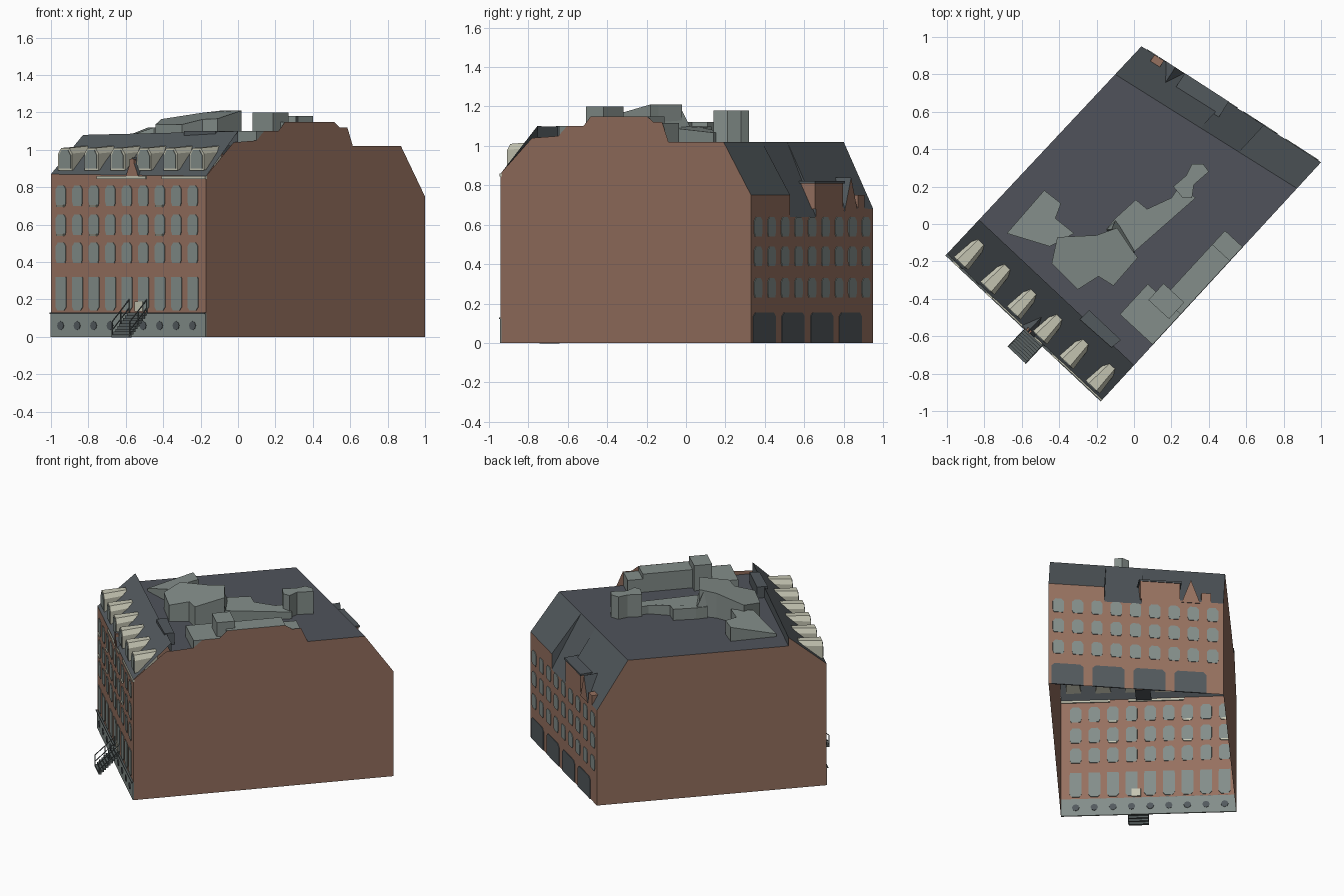
import bpy, bmesh
from mathutils import Matrix, Vector

if "Cube" in bpy.data.objects:
    bpy.data.objects.remove(bpy.data.objects["Cube"])


def material(name, r, g, b):
    m = bpy.data.materials.new(name)
    m.use_nodes = True
    m.diffuse_color = (r, g, b, 1)
    m.node_tree.nodes["Principled BSDF"].inputs["Base Color"].default_value = (r, g, b, 1)
    return m


BRICK = material("brick brown", .305, .165, .116)
STONE = material("grey green stone", .23, .27, .255)
SLATE = material("dark slate", .085, .1, .11)
FLAT = material("flat roof slate", .08, .086, .104)
CREAM = material("cream trim", .56, .56, .45)
STEEL = material("dark stair metal", .1, .12, .12)

# Footprint corners
A, B, C, D = (Vector(p) for p in ((-1, -.16), (-.17, -.94), (1, .33), (.04, .95)))


def frame(p, q):
    """Wall frame: x along the wall, y inward, z up."""
    u = (q - p).normalized()
    return Matrix(((u.x, -u.y, 0, p.x), (u.y, u.x, 0, p.y), (0, 0, 1, 0), (0, 0, 0, 1)))


FRONT, RIGHT, BACK, LEFT = frame(A, B), frame(B, C), frame(C, D), frame(D, A)
LF, LR, LB, LL = ((q - p).length for p, q in ((A, B), (B, C), (C, D), (D, A)))
WORLD = Matrix()


def mesh(name, verts, faces, mats, M=WORLD, rule=None):
    bm = bmesh.new()
    vs = [bm.verts.new(M @ Vector(v)) for v in verts]
    for i, f in enumerate(faces):
        face = bm.faces.new([vs[k] for k in f])
        face.material_index = rule(i) if rule else 0
    bmesh.ops.remove_doubles(bm, verts=bm.verts, dist=.0002)
    bmesh.ops.dissolve_degenerate(bm, edges=bm.edges, dist=.0002)
    if len(bm.faces) > 1:
        bmesh.ops.recalc_face_normals(bm, faces=bm.faces)
    me = bpy.data.meshes.new(name)
    bm.to_mesh(me)
    bm.free()
    for m in mats:
        me.materials.append(m)
    ob = bpy.data.objects.new(name, me)
    bpy.context.collection.objects.link(ob)
    return ob


def loft(name, low, high, mats, M=WORLD, rule=None):
    """Solid between two matching outlines: face 0 and 1 are the ends."""
    n = len(low)
    sides = [(i, (i + 1) % n, n + (i + 1) % n, n + i) for i in range(n)]
    return mesh(name, low + high, [tuple(range(n))[::-1], tuple(range(n, 2 * n))] + sides, mats, M, rule)


def prism(name, outline, z0, top, mat, M=WORLD):
    rise = top if callable(top) else (lambda x, y: top)
    return loft(name, [(x, y, z0) for x, y in outline], [(x, y, rise(x, y)) for x, y in outline], [mat], M)


def box(name, x0, x1, y0, y1, z0, z1, mat, M):
    return prism(name, [(x0, y0), (x1, y0), (x1, y1), (x0, y1)], z0, z1, mat, M)


def plate(name, outline, mat, M):
    """Thin panel showing on both faces of a wall."""
    return loft(name, [(x, -.004, z) for x, z in outline], [(x, .004, z) for x, z in outline], [mat], M)


def opening(name, x, z0, z1, w, mat, M, foot=.8, head=.55):
    h, c = w / 2, min(.02, (z1 - z0) / 3)
    plate(name, [(x - h * foot, z0), (x + h * foot, z0), (x + h, z0 + c), (x + h, z1 - c),
                 (x + h * head, z1), (x - h * head, z1), (x - h, z1 - c), (x - h, z0 + c)], mat, M)


def wall(name, profile, length, M):
    pts = [(0, 0, 0), (length, 0, 0)] + [(f * length, 0, z) for f, z in reversed(profile)]
    mesh(name, pts, [tuple(range(len(pts)))], [BRICK], M)


# Walls, open underneath
eave = [(0, .75), (.32, .75), (.32, .64), (.53, .64), (.53, .69), (1, .68)]
party = [(0, .86), (.125, 1.04), (.23, 1.05), (.265, 1.1), (.33, 1.1), (.36, 1.15), (.585, 1.15),
         (.61, 1.12), (.645, 1.12), (.67, 1.02), (.89, 1.02), (1, .75)]
wall("front_wall", [(0, .87), (1, .86)], LF, FRONT)
wall("right_wall", party, LR, RIGHT)
wall("back_wall", eave, LB, BACK)
wall("left_wall", [(0, .68), (.135, 1.02), (.835, 1.02), (.835, 1.08), (1, .87)], LL, LEFT)

# Roof sheets
ra, rd = A.lerp(D, .165), A.lerp(D, .865)
rb, rc = B.lerp(C, .146), B.lerp(C, .89)
mesh("flat_roof", [(*p, 1.02) for p in (ra, rb, rc, rd)], [(0, 1, 2, 3)], [FLAT])
mesh("front_roof", [(*A, .87), (*B, .86), (*rb, 1.1), (*ra, 1.08), (*rb, 1.02), (*ra, 1.02)],
     [(0, 1, 2, 3), (3, 2, 4, 5)], [SLATE])
n = len(eave)
mesh("back_roof", [(*C.lerp(D, f), z) for f, z in eave] + [(*rc.lerp(rd, f), 1.02) for f, z in eave],
     [(i, i + 1, n + i + 1, n + i) for i in range(n - 1)], [SLATE])
prism("ridge_box", [(-.24, -.46), (-.29, -.51), (-.12, -.66), (-.07, -.62)], 1.02, 1.1, SLATE)

# Front windows and basement
plate("basement_band", [(0, 0), (LF, 0), (LF, .125), (0, .125)], STONE, FRONT)
box("basement_ledge", 0, LF, -.012, 0, .122, .13, STEEL, FRONT)
for i in range(9):
    x = .075 + .121 * i
    opening("ground_window", x, .14, .32, .078, STONE, FRONT, .6, .95)
    for z in (.395, .545, .7):
        opening("front_window", x, z, z + .11, .074, STONE, FRONT)
        if i in (0, 2, 6) and z > .5:
            box("window_sill", x - .025, x + .025, -.012, .006, z - .006, z + .006, CREAM, FRONT)
    ring = bmesh.new()
    bmesh.ops.create_circle(ring, segments=8, radius=.024)
    plate_pts = [(x + v.co.x, .06 + v.co.y) for v in ring.verts]
    ring.free()
    loft("basement_window", [(a, -.007, b) for a, b in plate_pts],
         [(a, .007, b) for a, b in plate_pts], [SLATE], FRONT)
for x0, x1 in ((.34, .7), (.82, LF)):
    box("cornice", x0, x1, -.008, .008, .845, .86, CREAM, FRONT)
box("front_door", .62, .68, -.008, .008, .135, .19, CREAM, FRONT)

# Front stairs with rails
for i in range(9):
    y, z = -.015 * (i + 1), .13 - .0145 * i
    box("step", .575, .705, y - .004, y + .015, z - .016, z, STEEL, FRONT)
for x in (.575, .705):
    for drop in (0, .045):
        loft("stair_rail", [(x, 0, .2 - drop), (x + .005, 0, .2 - drop), (x + .005, 0, .206 - drop), (x, 0, .206 - drop)],
             [(x, -.14, .075 - drop), (x + .005, -.14, .075 - drop), (x + .005, -.14, .081 - drop),
              (x, -.14, .081 - drop)], [STEEL], FRONT)
    for y in (-.005, -.07, -.137):
        box("rail_post", x, x + .005, y - .003, y + .003, .13 + y * .9, .2 + y * .9, STEEL, FRONT)


def gable(name, x, w, z0, z1, y0, y1, M):
    ends = [[(x - w / 2, y, z0), (x + w / 2, y, z0), (x, y, z1)] for y in (y0, y1)]
    loft(name, *ends, [BRICK, SLATE], M, lambda i: int(i > 1))


# Front dormers
def dormer_ring(x, y, h, z0, z1, s=1.0):
    return [(x - h, y, z0), (x + h, y, z0), (x + h * s, y, z1 - .03),
            (x + h * .55, y, z1), (x - h * .55, y, z1), (x - h * s, y, z1 - .03)]


for i in range(6):
    x = .09 + .193 * i
    loft("front_dormer", dormer_ring(x, .015, .052, .89, 1.01), dormer_ring(x, .17, .036, .93, 1.02),
         [CREAM], FRONT)
    loft("dormer_window", dormer_ring(x, .011, .042, .9, 1.0), dormer_ring(x, .018, .042, .9, 1.0),
         [STONE], FRONT)
gable("front_gable", .6, .1, .85, .96, -.006, .14, FRONT)
box("gable_pier", .585, .615, -.008, .01, .85, .95, BRICK, FRONT)

# Back windows, archways and dormers
for i in range(9):
    for z in (.23, .39, .54):
        opening("back_window", .064 + .126 * i, z, z + .1, .074, STONE, BACK)
for i in range(4):
    opening("back_archway", .123 + .268 * i, 0, .155, .21, SLATE, BACK, 1, .8)
box("back_dormer", .6, .86, 0, .12, .68, .81, BRICK, BACK)
box("back_dormer_roof", .59, .87, -.005, .13, .81, .822, SLATE, BACK)
gable("back_gable", .93, .12, .67, .84, -.004, .12, BACK)
box("small_back_dormer", 1.0, 1.06, 0, .06, .67, .75, BRICK, BACK)

# Rooftop blocks along the right wall
box("low_parapet_block", .4, .62, .002, .24, 1.02, 1.1, STONE, RIGHT)
box("long_parapet_block", .62, 1.01, .002, .13, 1.02, 1.15, STONE, RIGHT)
box("end_parapet_block", 1.01, 1.11, .002, .13, 1.02, 1.115, STONE, RIGHT)
prism("parapet_chimney", [(.56, .03), (.68, .03), (.68, .18), (.56, .18)], 1.02, 1.2, STONE, RIGHT)


# Rooftop blocks in the middle
def main_slope(x, y):
    return 1.21 + .22 * min(0, .674 * x + .738 * y + .12)


prism("main_roof_block", [(-.44, -.21), (-.3, -.35), (-.19, -.28), (-.11, -.33), (.02, -.18), (-.01, -.14),
                          (-.09, -.02), (-.2, -.06), (-.41, -.07)], 1.02, main_slope, STONE)
prism("link_roof_block", [(-.1, .03), (-.15, -.03), (0, -.15), (.33, .14), (.24, .2), (.2, .14), (.07, .08),
                          (.01, .13)], 1.02, lambda x, y: 1.1 - .1 * max(0, x), STONE)
loft("link_slope", [(-.15, -.03, 1.08), (0, -.17, 1.08), (.01, -.13, 1.08), (-.1, .02, 1.08)],
     [(-.12, -.03, 1.2), (0, -.17, 1.2), (.0, -.14, 1.1), (-.1, .02, 1.1)], [STONE])
prism("chimney_block", [(.21, .2), (.26, .14), (.31, .14), (.32, .21), (.4, .28), (.37, .32), (.31, .32),
                        (.28, .26)], 1.02, 1.18, STONE)
prism("lean_to_block", [(-.68, -.05), (-.45, -.12), (-.32, -.05), (-.42, .03), (-.39, .11), (-.48, .18)],
      1.02, lambda x, y: min(1.12, 1.04 + .4 * (x + .68)), STONE)
